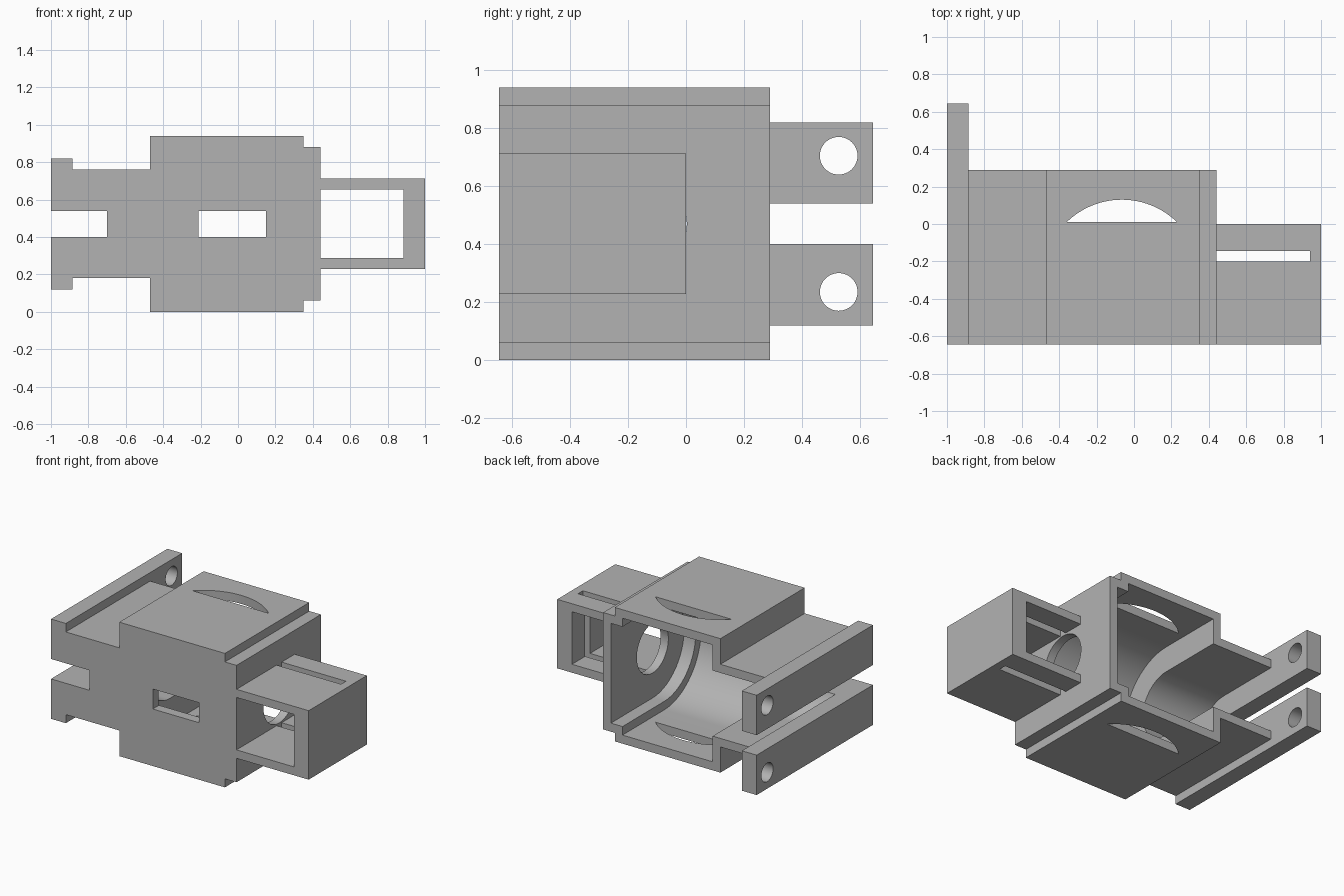
import bpy, bmesh, math
from mathutils import Vector

cube = bpy.data.objects.get("Cube")
if cube:
    bpy.data.objects.remove(cube, do_unlink=True)

grey = bpy.data.materials.new("plain grey")
grey.use_nodes = True
GREY = (0.45, 0.45, 0.45, 1)
grey.diffuse_color = GREY
grey.node_tree.nodes["Principled BSDF"].inputs["Base Color"].default_value = GREY

MID = 0.47      # height of the symmetry plane
FRONT, BACK = -0.645, 0.29
AXIS = -0.172   # y of the barrel axis


def prism(name, points, axis, lo, hi):
    """Extrude a 2D outline along an axis; the points use the other two axes in order."""
    place = {"x": lambda a, b, t: (t, a, b),
             "y": lambda a, b, t: (a, t, b),
             "z": lambda a, b, t: (a, b, t)}[axis]
    bm = bmesh.new()
    face = bm.faces.new([bm.verts.new(place(a, b, lo)) for a, b in points])
    ext = bmesh.ops.extrude_face_region(bm, geom=[face])
    shift = Vector(place(0, 0, hi - lo))
    bmesh.ops.translate(bm, vec=shift,
                        verts=[v for v in ext["geom"] if isinstance(v, bmesh.types.BMVert)])
    bmesh.ops.recalc_face_normals(bm, faces=bm.faces)
    mesh = bpy.data.meshes.new(name)
    bm.to_mesh(mesh)
    bm.free()
    mesh.materials.append(grey)
    obj = bpy.data.objects.new(name, mesh)
    bpy.context.collection.objects.link(obj)
    return obj


def rect(a0, a1, b0, b1):
    return [(a0, b0), (a1, b0), (a1, b1), (a0, b1)]


def arc(ca, cb, r, start, end, n):
    return [(ca + r * math.cos(start + (end - start) * i / n),
             cb + r * math.sin(start + (end - start) * i / n)) for i in range(n + 1)]


def circle(ca, cb, r, n=48):
    return arc(ca, cb, r, 0, math.tau, n)[:-1]


def cut(obj, *cutters):
    """Subtract the cutters, bake the result and remove them."""
    for c in cutters:
        mod = obj.modifiers.new("cut", "BOOLEAN")
        mod.operation, mod.solver, mod.object = "DIFFERENCE", "EXACT", c
        c.hide_render = True
    bpy.context.view_layer.update()
    baked = bpy.data.meshes.new_from_object(
        obj.evaluated_get(bpy.context.evaluated_depsgraph_get()))
    obj.modifiers.clear()
    obj.data = baked
    for c in cutters:
        bpy.data.objects.remove(c, do_unlink=True)


def smooth(obj):
    bpy.ops.object.select_all(action="DESELECT")
    obj.select_set(True)
    bpy.context.view_layer.objects.active = obj
    bpy.ops.object.shade_smooth_by_angle(angle=math.radians(25))


# Stepped body, outlined as the upper half and mirrored about the middle
upper = [(0.44, 0.41), (0.35, 0.41), (0.35, MID), (-0.47, MID), (-0.47, 0.29), (-0.885, 0.29)]
outline = [(x, MID + h) for x, h in upper] + [(x, MID - h) for x, h in reversed(upper)]
body = prism("body_shell", outline, "y", FRONT, BACK)


# Round-bottomed cavity, open at the back
def cavity(x0, x1, r):
    shape = arc(AXIS, MID, r, 1.5 * math.pi, 0.5 * math.pi, 48)
    shape += [(BACK + 0.1, MID + r), (BACK + 0.1, MID - r)]
    return prism("cavity_cutter", shape, "x", x0, x1)


cavities = [cavity(-0.41, 0.29, 0.41),    # main barrel
            cavity(0.28, 0.38, 0.35),     # shallow step by the box
            cavity(-0.95, -0.40, 0.23)]   # narrow neck by the arms

# Curved slot through the roof and floor
sweep = math.asin(0.295 / 0.4226)
lens = prism("lens_cutter", arc(-0.065, -0.2926, 0.4226, math.pi / 2 - sweep,
                                math.pi / 2 + sweep, 24), "z", -0.1, 1.1)

front_window = prism("window_cutter", rect(-0.21, 0.15, 0.40, 0.54), "y", -0.8, -0.3)
side_slot = prism("slot_cutter", rect(-1.1, -0.70, 0.40, 0.54), "y", -0.8, 0.5)
shaft_hole = prism("shaft_cutter", circle(AXIS, MID, 0.175), "x", 0.33, 0.5)
cut(body, *cavities, lens, front_window, side_slot, shaft_hole)
smooth(body)

# Two side arms with pin holes
for name, z0, z1 in (("lower_arm", 0.12, 0.40), ("upper_arm", 0.54, 0.82)):
    arm = prism(name, rect(FRONT, 0.645, z0, z1), "x", -1, -0.885)
    pin_z = 0.235 if z0 < MID else 0.705
    cut(arm, prism("pin_cutter", circle(0.527, pin_z, 0.065), "x", -1.1, -0.8))
    smooth(arm)

# Side box: open front to back, with a thin vertical slit
box = prism("side_box", rect(0.44, 1.0, 0.228, 0.712), "y", FRONT, 0)
cut(box,
    prism("opening_cutter", rect(0.40, 0.885, 0.287, 0.655), "y", -0.8, 0.1),
    prism("slit_cutter", rect(0.40, 0.94, -0.20, -0.145), "z", 0, 1))
